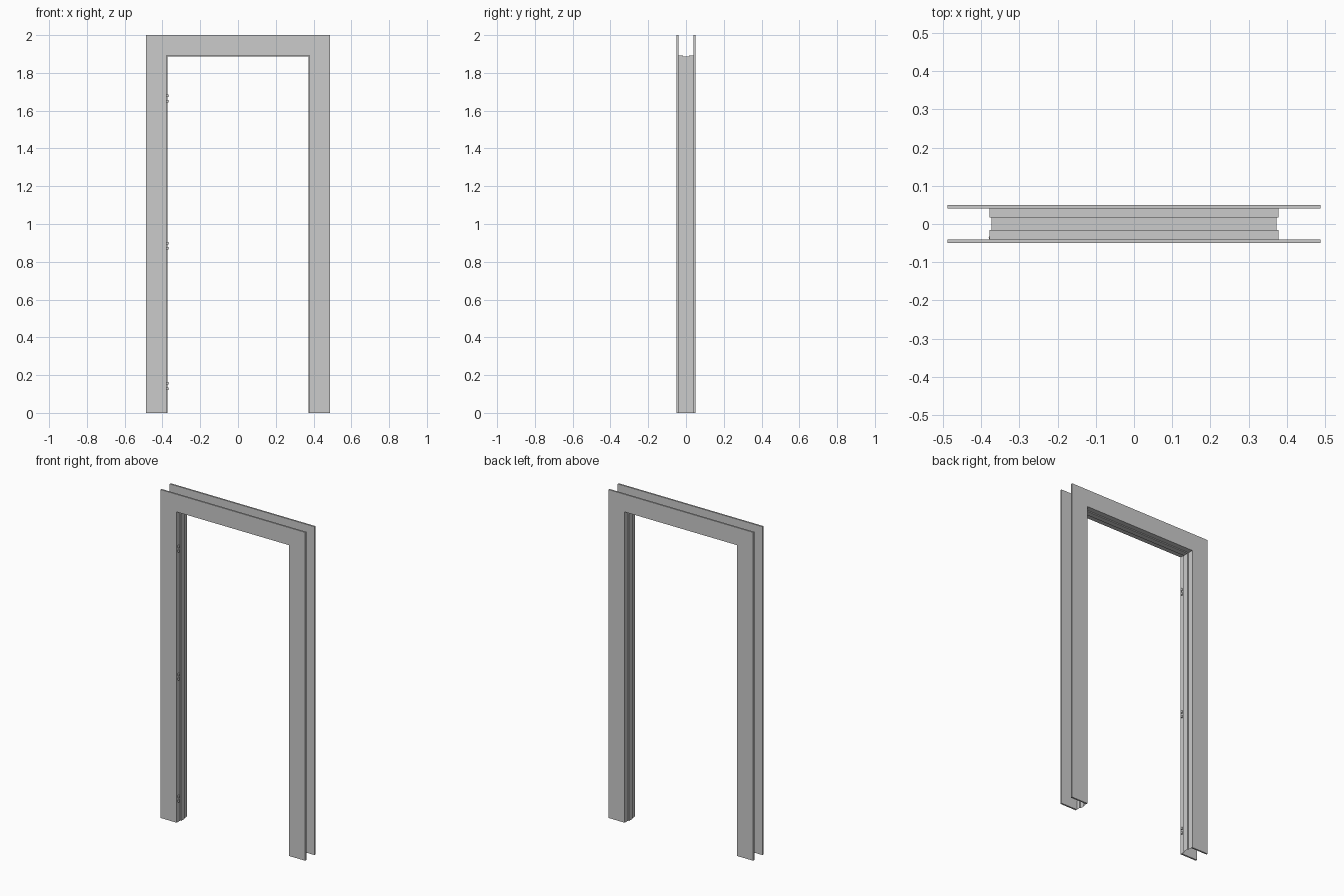
import bpy, bmesh

if "Cube" in bpy.data.objects:
    bpy.data.objects.remove(bpy.data.objects["Cube"])

IN_X, IN_Z = 0.378, 1.893      # door opening
OUT_X, TOP = 0.488, 2.0        # outside of the trim


def finish(name, bm):
    bmesh.ops.recalc_face_normals(bm, faces=bm.faces)
    me = bpy.data.meshes.new(name)
    bm.to_mesh(me)
    bm.free()
    ob = bpy.data.objects.new(name, me)
    bpy.context.collection.objects.link(ob)
    return ob


def arch(x, z, y):
    """Corner points of an upside-down U path."""
    return [(-x, y, 0), (-x, y, z), (x, y, z), (x, y, 0)]


def loft(name, profile, closed):
    """Sweep a profile of (x, z, y) around the arch with mitred corners."""
    bm = bmesh.new()
    rows = [[bm.verts.new(p) for p in arch(*pt)] for pt in profile]
    n = len(rows)
    for i in range(n if closed else n - 1):
        a, b = rows[i], rows[(i + 1) % n]
        for k in range(3):
            bm.faces.new((a[k], a[k + 1], b[k + 1], b[k]))
    if closed:  # feet of the legs
        bm.faces.new([r[0] for r in rows])
        bm.faces.new([r[3] for r in rows])
    return finish(name, bm)


# Flat trim boards on both sides of the wall
for name, y0, y1 in (("front_casing", -0.05, -0.04), ("back_casing", 0.04, 0.05)):
    loft(name, [(IN_X, IN_Z, y0), (OUT_X, TOP, y0),
                (OUT_X, TOP, y1), (IN_X, IN_Z, y1)], True)

# Thin lining with the raised door stop in the middle
steps = [(-0.04, 0), (-0.016, 0), (-0.016, 0.006),
         (0.017, 0.006), (0.017, 0), (0.04, 0)]
lining = loft("jamb_lining", [(IN_X - d, IN_Z - d, y) for y, d in steps], False)
lining.data.flip_normals() if lining.data.polygons[0].normal.x < 0 else None

# Hinge knuckles, in pairs on the left jamb
for i, z in enumerate((0.142, 0.885, 1.665)):
    for part, dz in (("lower", -0.014), ("upper", 0.014)):
        bpy.ops.mesh.primitive_cylinder_add(vertices=12, radius=0.006, depth=0.013,
                                            location=(-0.374, -0.036, z + dz))
        ob = bpy.context.object
        ob.name = f"hinge_{part}_{i + 1}"
        bpy.ops.object.shade_smooth_by_angle()
